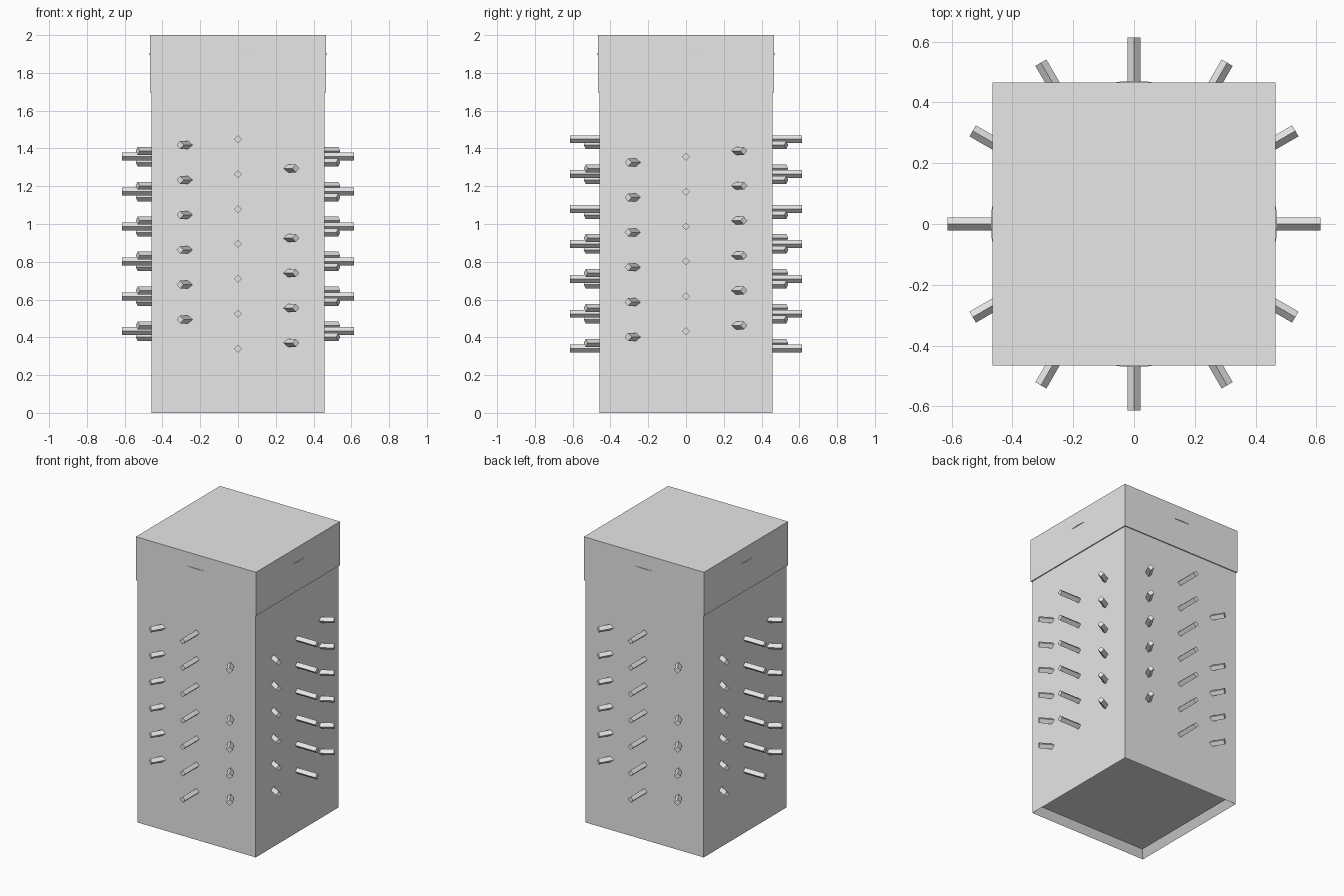
import bpy
import bmesh
import math
from mathutils import Matrix

if "Cube" in bpy.data.objects:
    bpy.data.objects.remove(bpy.data.objects["Cube"], do_unlink=True)

# One plain grey for every part
grey = bpy.data.materials.new("light grey")
grey.use_nodes = True
colour = (0.8, 0.8, 0.8, 1)
grey.diffuse_color = colour
grey.node_tree.nodes["Principled BSDF"].inputs["Base Color"].default_value = colour


def add_object(name, bm):
    mesh = bpy.data.meshes.new(name)
    bm.to_mesh(mesh)
    bm.free()
    mesh.materials.append(grey)
    obj = bpy.data.objects.new(name, mesh)
    bpy.context.collection.objects.link(obj)
    return obj


def box(half, bottom, top):
    bm = bmesh.new()
    place = Matrix.Translation((0, 0, (bottom + top) / 2))
    size = Matrix.Diagonal((2 * half, 2 * half, top - bottom, 1))
    bmesh.ops.create_cube(bm, size=1, matrix=place @ size)
    return bm


def cylinder(sides, radius, length, matrix):
    bm = bmesh.new()
    bmesh.ops.create_cone(bm, cap_ends=True, segments=sides, radius1=radius,
                          radius2=radius, depth=length, matrix=matrix)
    return bm


# Square tower with a recessed floor
tower = box(0.458, 0, 1.95)
tower.normal_update()
base = min(tower.faces, key=lambda f: f.calc_center_median().z)
bmesh.ops.inset_region(tower, faces=[base], thickness=0.045)
bmesh.ops.translate(tower, verts=base.verts, vec=(0, 0, 0.05))
add_object("tower", tower)

# Slightly wider cap
add_object("cap", box(0.465, 1.695, 2.0))

# Thin round plate whose rim just breaks through the cap sides
add_object("cap_plate", cylinder(64, 0.4705, 0.004, Matrix.Translation((0, 0, 1.9))))

# Square rods through the tower, each turned and raised from the last
missing_rod = 25
for i in range(37):
    if i == missing_rod:
        continue
    lift = Matrix.Translation((0, 0, 0.34 + 0.0308 * i))
    turn = Matrix.Rotation(math.radians(30 * i - 90), 4, "Z")
    lay_flat = Matrix.Rotation(math.pi / 2, 4, "Y")
    add_object("rod_%02d" % (i + 1), cylinder(4, 0.021, 1.226, lift @ turn @ lay_flat))
